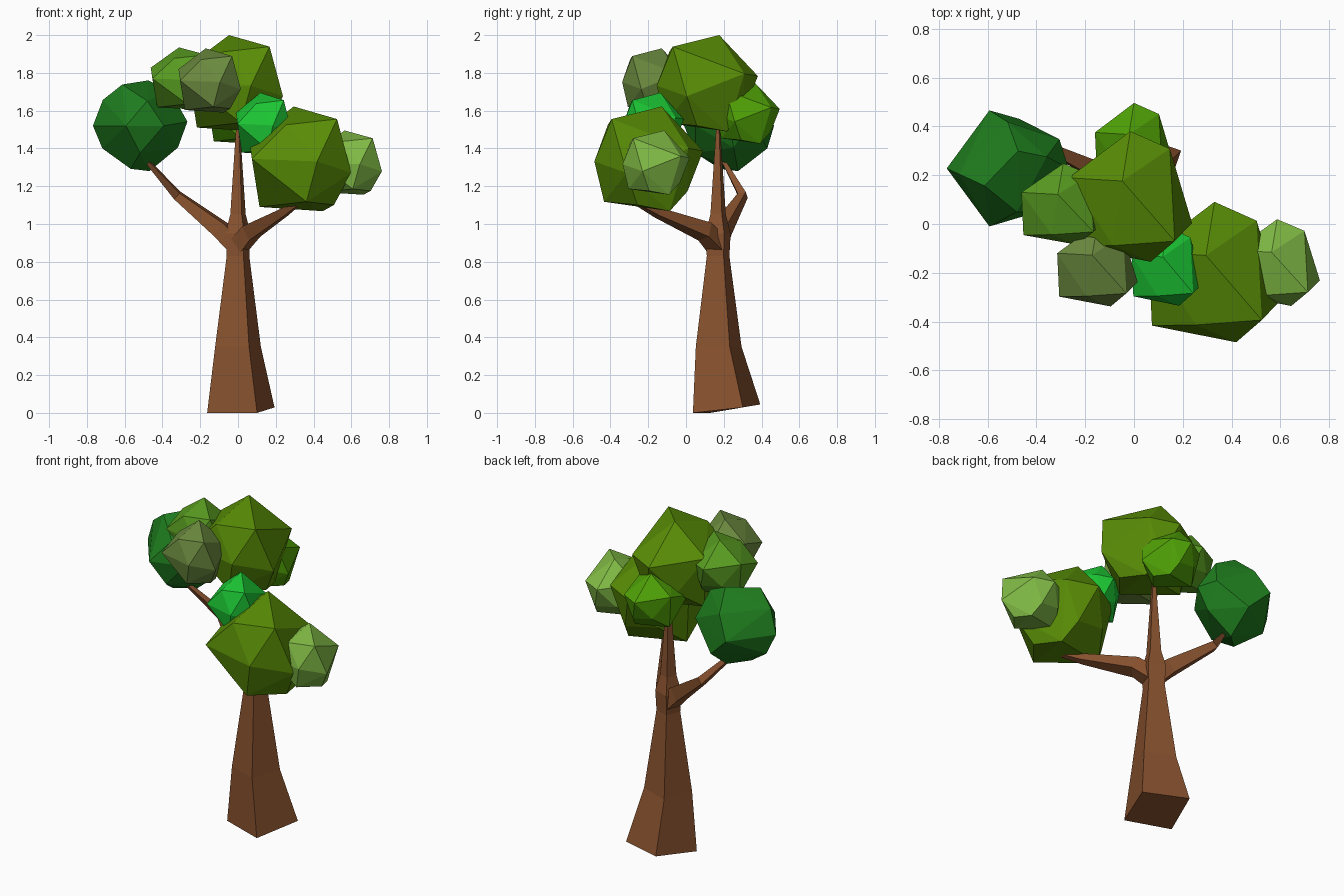
import bpy, bmesh
from mathutils import Vector

if "Cube" in bpy.data.objects:
    bpy.data.objects.remove(bpy.data.objects["Cube"])


def material(name, rgb):
    m = bpy.data.materials.new(name)
    m.diffuse_color = (*rgb, 1)
    m.use_nodes = True
    m.node_tree.nodes["Principled BSDF"].inputs["Base Color"].default_value = m.diffuse_color
    return m


def add_object(name, bm, mat):
    bmesh.ops.recalc_face_normals(bm, faces=bm.faces)
    me = bpy.data.meshes.new(name)
    bm.to_mesh(me)
    bm.free()
    me.materials.append(mat)
    ob = bpy.data.objects.new(name, me)
    bpy.context.collection.objects.link(ob)
    return ob


def limb(name, path, mat, flat=False):
    """Four-sided tapering limb; path holds (x, y, z, half width)."""
    bm = bmesh.new()
    pts = [Vector(p[:3]) for p in path]
    ref = Vector((0.33, 0.945, 0))
    rings = []
    for i, p in enumerate(pts):
        d = pts[min(i + 1, len(pts) - 1)] - pts[max(i - 1, 0)]
        d = Vector((0, 0, 1)) if flat else d.normalized()
        s = (ref - ref.dot(d) * d).normalized()
        t = d.cross(s)
        h = path[i][3]
        rings.append([bm.verts.new(p + h * (a * s + b * t))
                      for a, b in ((1, 1), (1, -1), (-1, -1), (-1, 1))])
    if flat:  # the foot is cut at a slight slope
        for v in rings[0]:
            v.co.z = max(0, (v.co.y - 0.13) * 0.17)
    for r0, r1 in zip(rings, rings[1:]):
        for k in range(4):
            n = (k + 1) % 4
            bm.faces.new((r0[k], r0[n], r1[n], r1[k]))
    bm.faces.new(rings[0])
    bm.faces.new(rings[-1])
    return add_object(name, bm, mat)


# Faceted boulder-like leaf shape, shared by all clumps but one
LEAF = [(-.13, .25, 1), (.72, -.68, .76), (-.28, -.75, .65),
        (0, 1.02, .15), (.64, .75, .2), (1, -.4, -.27), (.33, -1, -.05),
        (-.95, -.76, 0), (-1, .3, .35),
        (.44, .4, -1), (-.8, .1, -.92), (.12, -.82, -.82), (.66, -.2, -.88),
        (-.45, .62, -.5), (.28, .73, -.62)]
# Rounder leaf shape for the left branch
ROUND = [(-1, 0, 0), (-.3, 1, 0), (-.3, -1, 0), (-.79, -.1, .57),
         (-.38, -.3, .91), (.17, .3, 1), (.64, .2, .77), (1, 0, .09),
         (.8, .1, -.48), (.2, .2, -1), (-.2, -.2, -.95), (-.8, .1, -.5),
         (.85, .5, .1), (.5, -.75, 0), (.15, -.75, .55), (0, -.75, -.6),
         (.2, .85, -.5), (0, .8, .55)]


def clump(name, centre, half, rgb, shape=LEAF):
    """Convex hull of a leaf shape scaled to its half sizes."""
    bm = bmesh.new()
    for p in shape:
        bm.verts.new([c + h * q for c, h, q in zip(centre, half, p)])
    bmesh.ops.convex_hull(bm, input=bm.verts)
    loose = [v for v in bm.verts if not v.link_faces]
    bmesh.ops.delete(bm, geom=loose, context='VERTS')
    return add_object(name, bm, material(name + "_green", rgb))


# Trunk and branches
bark = material("bark", (0.25, 0.085, 0.028))
limb("trunk", [(0.015, 0.215, 0, 0.14), (0, 0.173, 0.35, 0.095),
               (0, 0.17, 0.83, 0.047), (0, 0.17, 0.95, 0.052),
               (0, 0.17, 1.05, 0.032), (0, 0.17, 1.55, 0.006)], bark, flat=True)
limb("left_branch", [(0.0, 0.17, 0.88, 0.045), (-0.09, 0.19, 0.97, 0.042),
                     (-0.32, 0.30, 1.15, 0.022), (-0.48, 0.20, 1.33, 0.01)], bark)
limb("right_branch", [(0.0, 0.17, 0.88, 0.045), (0.07, 0.10, 0.96, 0.042),
                      (0.24, -0.15, 1.06, 0.022), (0.33, -0.27, 1.12, 0.012)], bark)

# Foliage clumps
olive = (0.1, 0.27, 0.002)
clump("top_foliage", (-0.015, 0.11, 1.745), (0.253, 0.265, 0.255), olive)
clump("right_foliage", (0.33, -0.2, 1.345), (0.27, 0.285, 0.277), olive)
clump("left_foliage", (-0.518, 0.228, 1.52), (0.25, 0.238, 0.24),
      (0.013, 0.2, 0.013), ROUND)
clump("far_right_foliage", (0.587, -0.16, 1.325), (0.175, 0.176, 0.17), (0.22, 0.5, 0.06))
clump("upper_left_foliage", (-0.29, 0.08, 1.77), (0.172, 0.165, 0.165), (0.1, 0.34, 0.015))
clump("upper_front_foliage", (-0.15, -0.17, 1.76), (0.165, 0.168, 0.17), (0.15, 0.26, 0.05))
clump("middle_foliage", (0.137, -0.175, 1.53), (0.147, 0.16, 0.165), (0.012, 0.58, 0.035))
clump("back_foliage", (0.0, 0.325, 1.585), (0.16, 0.168, 0.16), (0.08, 0.36, 0.002))
